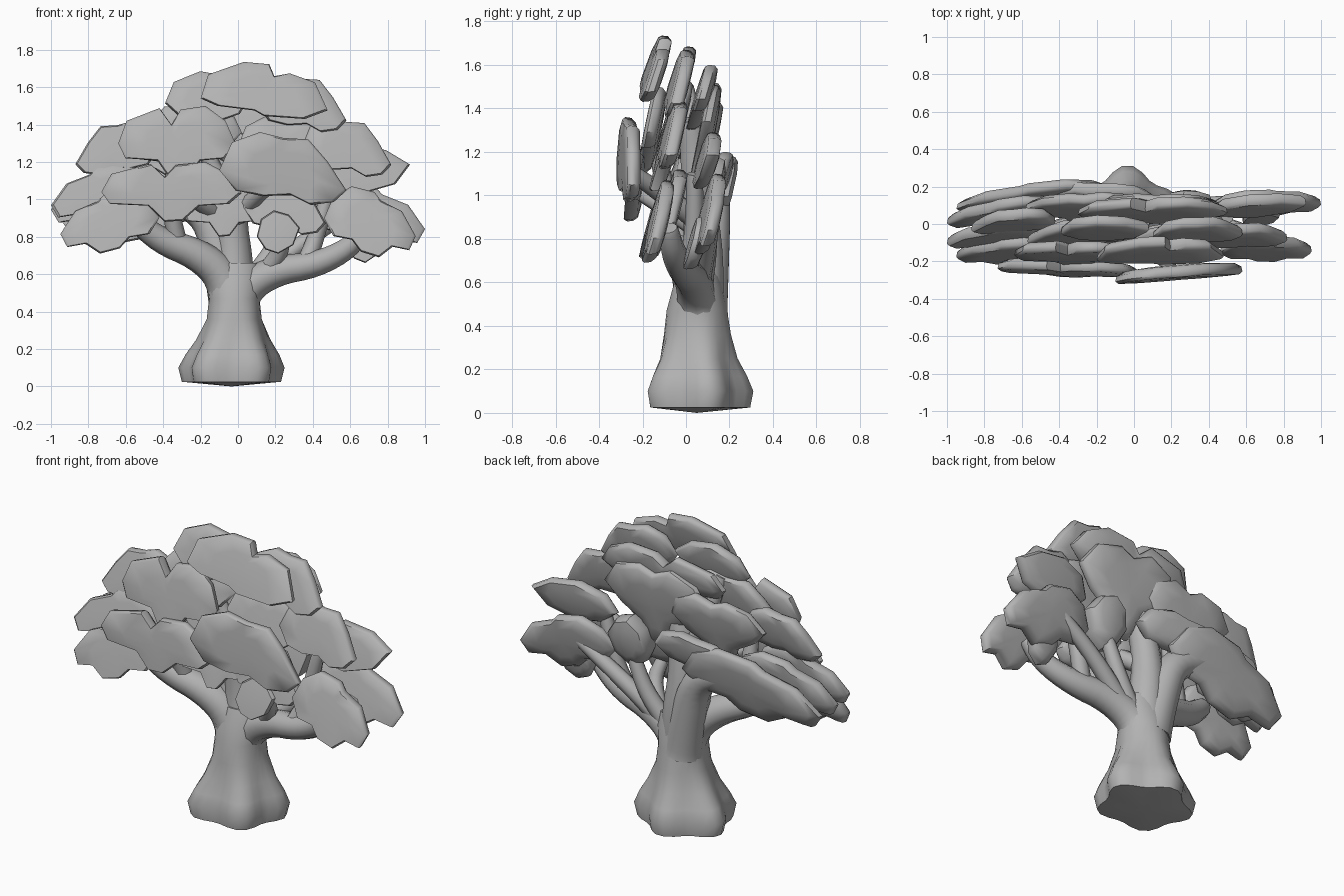
import bpy
import bmesh
import math
from mathutils import Vector

cube = bpy.data.objects.get("Cube")
if cube:
    bpy.data.objects.remove(cube, do_unlink=True)

# One plain clay grey for the whole tree
GREY = (0.45, 0.45, 0.45, 1.0)
clay = bpy.data.materials.new("clay_grey")
clay.use_nodes = True
clay.diffuse_color = GREY
clay.node_tree.nodes["Principled BSDF"].inputs["Base Color"].default_value = GREY


def finish(bm, name, angle):
    """Turn a bmesh into a shaded object."""
    bmesh.ops.recalc_face_normals(bm, faces=bm.faces[:])
    mesh = bpy.data.meshes.new(name)
    bm.to_mesh(mesh)
    bm.free()
    mesh.materials.append(clay)
    obj = bpy.data.objects.new(name, mesh)
    bpy.context.collection.objects.link(obj)
    bpy.ops.object.select_all(action="DESELECT")
    obj.select_set(True)
    bpy.context.view_layer.objects.active = obj
    bpy.ops.object.shade_smooth_by_angle(angle=math.radians(angle))
    return obj


def bridge(bm, rings):
    """Join neighbouring rings of vertices with quads."""
    for low, high in zip(rings, rings[1:]):
        for i in range(len(low)):
            j = (i + 1) % len(low)
            bm.faces.new((low[i], low[j], high[j], high[i]))


def close(bm, ring, point):
    """Close a ring with a fan to one point."""
    tip = bm.verts.new(point)
    for i in range(len(ring)):
        bm.faces.new((ring[i], ring[(i + 1) % len(ring)], tip))


def trunk(name, sections, sides=30, lobes=5):
    """Loft ovals (x, y, z, half width, half depth, root lobe strength)."""
    bm = bmesh.new()
    rings = []
    for x, y, z, rx, ry, lobe in sections:
        ring = []
        for i in range(sides):
            a = math.tau * i / sides
            swell = 1 + lobe * (math.cos(lobes * (a - math.pi / 2)) - 1) / 2
            ring.append(bm.verts.new((x + rx * swell * math.cos(a),
                                      y + ry * swell * math.sin(a), z)))
        rings.append(ring)
    bridge(bm, rings)
    x, y = sections[0][:2]
    close(bm, rings[0], (x, y, 0))
    bm.faces.new(rings[-1])
    return finish(bm, name, 60)


def branch(name, points, start, end, sides=10):
    """Tapered limb along a smoothed path."""
    path = [Vector(p) for p in points]
    for _ in range(2):
        cut = [path[0]]
        for a, b in zip(path, path[1:]):
            cut += [a.lerp(b, 0.25), a.lerp(b, 0.75)]
        path = cut + [path[-1]]
    bm = bmesh.new()
    rings = []
    last = len(path) - 1
    for k, p in enumerate(path):
        along = (path[min(k + 1, last)] - path[max(k - 1, 0)]).normalized()
        u = along.cross(Vector((0, 1, 0))).normalized()
        v = along.cross(u)
        r = start + (end - start) * k / last
        rings.append([bm.verts.new(p + r * (math.cos(math.tau * i / sides) * u
                                            + math.sin(math.tau * i / sides) * v))
                      for i in range(sides)])
    bridge(bm, rings)
    bm.faces.new(rings[0])
    bm.faces.new(rings[-1])
    return finish(bm, name, 50)


# Scalloped leaf outlines inside a unit box
DOUBLE = [(0, .5), (.07, .8), (.35, .97), (.45, .75), (.53, .95), (.74, 1), (.91, .8),
          (1, .48), (.91, .3), (.7, .27), (.58, .02), (.45, 0), (.33, .27), (.06, .3)]
CLOUD = [(0, .48), (.1, .86), (.32, 1), (.5, .92), (.7, .9), (.85, .6), (1, .2),
         (.9, .04), (.72, 0), (.56, .14), (.34, .12), (.13, .2)]
CROWN = [(0, .36), (.06, .78), (.34, 1), (.54, .96), (.58, .75), (.7, .8), (.9, .64),
         (1, .15), (.82, 0), (.5, .05), (.42, .15), (.13, .23)]
WING = [(0, .55), (.1, .85), (.3, 1), (.55, .92), (.62, .8), (.85, .65), (1, .3),
        (.93, .1), (.75, .15), (.6, 0), (.4, .08), (.3, .25), (.1, .3)]
TUFT = [(0, .4), (.1, .8), (.4, 1), (.75, .9), (1, .6), (.85, .2), (.5, 0), (.2, .1)]
FAN = [(0, .62), (.08, .86), (.3, 1), (.48, .9), (.62, .98), (.86, .9), (1, .64),
       (.86, .42), (.66, .25), (.58, 0), (.42, 0), (.34, .25), (.14, .4)]


def leaf(name, outline, x0, x1, z0, z1, y0, y1, lean=0.27, thick=0.035):
    """Slab filling a box in x and z, turned from y0 to y1, leaning back with height."""
    bm = bmesh.new()

    def place(u, v, offset):
        z = z0 + (z1 - z0) * v
        y = y0 + (y1 - y0) * u + lean * (z - (z0 + z1) / 2)
        return (x0 + (x1 - x0) * u, y + offset * thick, z)

    # Crisp front rim, softly rounded back
    rings = []
    for scale, depth in ((.55, -1), (.95, -.9), (1, -.5), (.98, .3), (.88, .85), (.55, 1.1)):
        rings.append([bm.verts.new(place(.5 + (u - .5) * scale, .48 + (v - .48) * scale, depth))
                      for u, v in outline])
    bridge(bm, rings)
    close(bm, rings[0], place(.5, .48, -1))
    close(bm, rings[-1], place(.5, .48, 1.2))
    return finish(bm, name, 48)


# Trunk with flared, lobed roots
trunk("trunk", [(-.035, .05, .025, .275, .25, .2), (-.035, .05, .1, .295, .265, .22),
                (-.03, .05, .17, .26, .235, .2), (-.025, .05, .25, .205, .19, .14),
                (-.02, .05, .36, .15, .158, .04), (-.02, .05, .47, .135, .14, 0),
                (-.02, .055, .58, .15, .115, 0), (-.02, .06, .66, .13, .09, 0)])

# Main limbs
branch("right_limb", [(-.03, .05, .42), (-.08, .04, .6), (-.22, 0, .71), (-.42, -.05, .78),
                      (-.56, -.1, .9)], .12, .05)
branch("left_limb", [(0, .06, .4), (.04, .05, .53), (.2, .03, .62), (.42, -.01, .65),
                     (.6, -.06, .74), (.68, -.08, .85)], .11, .04)
branch("centre_limb", [(-.02, .06, .45), (-.02, .08, .68), (-.04, .07, .9),
                       (.0, .04, 1.2), (.04, .02, 1.35)], .12, .05)
branch("back_limb", [(-.04, .08, .45), (-.09, .1, .68), (-.16, .12, .92), (-.35, .13, 1.0)],
       .12, .07)

# Small limbs
TWIGS = [("right_twig", (-.32, -.02, .75), (-.36, -.08, .95), (-.34, -.14, 1.25)),
         ("left_front_twig", (.16, .03, .62), (.24, -.04, .74), (.22, -.1, .85)),
         ("left_middle_twig", (.36, 0, .65), (.42, .04, .8), (.5, .04, 1.1)),
         ("left_back_twig", (.14, .06, .6), (.36, .1, .78), (.62, .12, .95)),
         ("tuft_stalk", (.08, .07, .58), (.2, .1, .75), (.28, .1, .95)),
         ("front_right_twig", (-.04, .06, .85), (-.15, -.1, .95), (-.28, -.22, 1.02)),
         ("front_left_twig", (-.03, .06, .88), (.08, -.1, 1.0), (.2, -.24, 1.1)),
         ("upper_right_twig", (-.02, .05, 1.0), (-.16, .06, 1.2), (-.24, .0, 1.5))]
for title, foot, middle, tip in TWIGS:
    branch(title, [foot, middle, tip], .055, .035, 8)

# Front foliage
leaf("front_right_leaf", DOUBLE, -.73, .02, .88, 1.2, -.22, -.25, .12)
leaf("front_left_leaf", CLOUD, -.1, .58, .97, 1.36, -.29, -.23, .05)
leaf("middle_right_leaf", DOUBLE, -.64, -.01, 1.1, 1.5, -.15, -.16, .2)
leaf("middle_left_leaf", CLOUD, .34, .82, 1.12, 1.44, -.08, -.04)
leaf("low_right_leaf", WING, -.42, -.95, .71, 1.06, -.14, -.14)
leaf("low_left_leaf", WING, .46, .95, .69, 1.07, -.14, -.11)
leaf("low_centre_leaf", DOUBLE, -.3, .14, .8, 1.08, -.1, -.06)
leaf("low_inner_leaf", TUFT, .1, .33, .71, .94, -.14, -.12)
leaf("inner_left_leaf", CLOUD, .02, .47, .81, 1.12, -.07, -.05)

# Crown foliage
leaf("crown_leaf", CROWN, -.2, .48, 1.43, 1.735, -.16, -.12, .35)
leaf("crown_right_leaf", TUFT, -.39, .08, 1.4, 1.685, -.02, -.02, .3)
leaf("crown_left_leaf", CLOUD, .1, .58, 1.36, 1.67, -.05, -.01, .3)
leaf("crown_back_leaf", DOUBLE, -.3, .5, 1.3, 1.6, .07, .08, .3)
leaf("upper_right_leaf", CLOUD, .02, -.57, 1.2, 1.53, -.03, -.05)
leaf("upper_left_leaf", FAN, .0, .52, 1.02, 1.45, -.1, -.06)

# Outer foliage
leaf("outer_right_leaf", WING, -.45, -1, .87, 1.2, -.03, -.07)
leaf("outer_upper_right_leaf", CLOUD, -.42, -.87, 1.13, 1.42, .03, .01)
leaf("outer_upper_left_leaf", TUFT, .4, .92, 1.03, 1.29, .08, .12)
leaf("outer_left_leaf", WING, .4, 1, .73, 1.1, .09, .14)
leaf("inner_low_left_leaf", TUFT, .58, .78, .66, .9, .04, .06)

# Back foliage
leaf("back_outer_right_leaf", WING, -.4, -1, .84, 1.19, .1, .04)
leaf("back_low_right_leaf", WING, -.1, -.95, .77, 1.18, .18, .12)
leaf("back_right_leaf", CLOUD, .1, -.5, .97, 1.2, .15, .18)
leaf("back_upper_right_leaf", FAN, .02, -.58, 1.02, 1.43, .1, .08)
leaf("back_upper_left_leaf", FAN, -.2, .46, 1.02, 1.52, .09, .09, .2)
leaf("back_tuft", TUFT, .16, .42, .87, 1.18, .1, .1, .2, .06)
